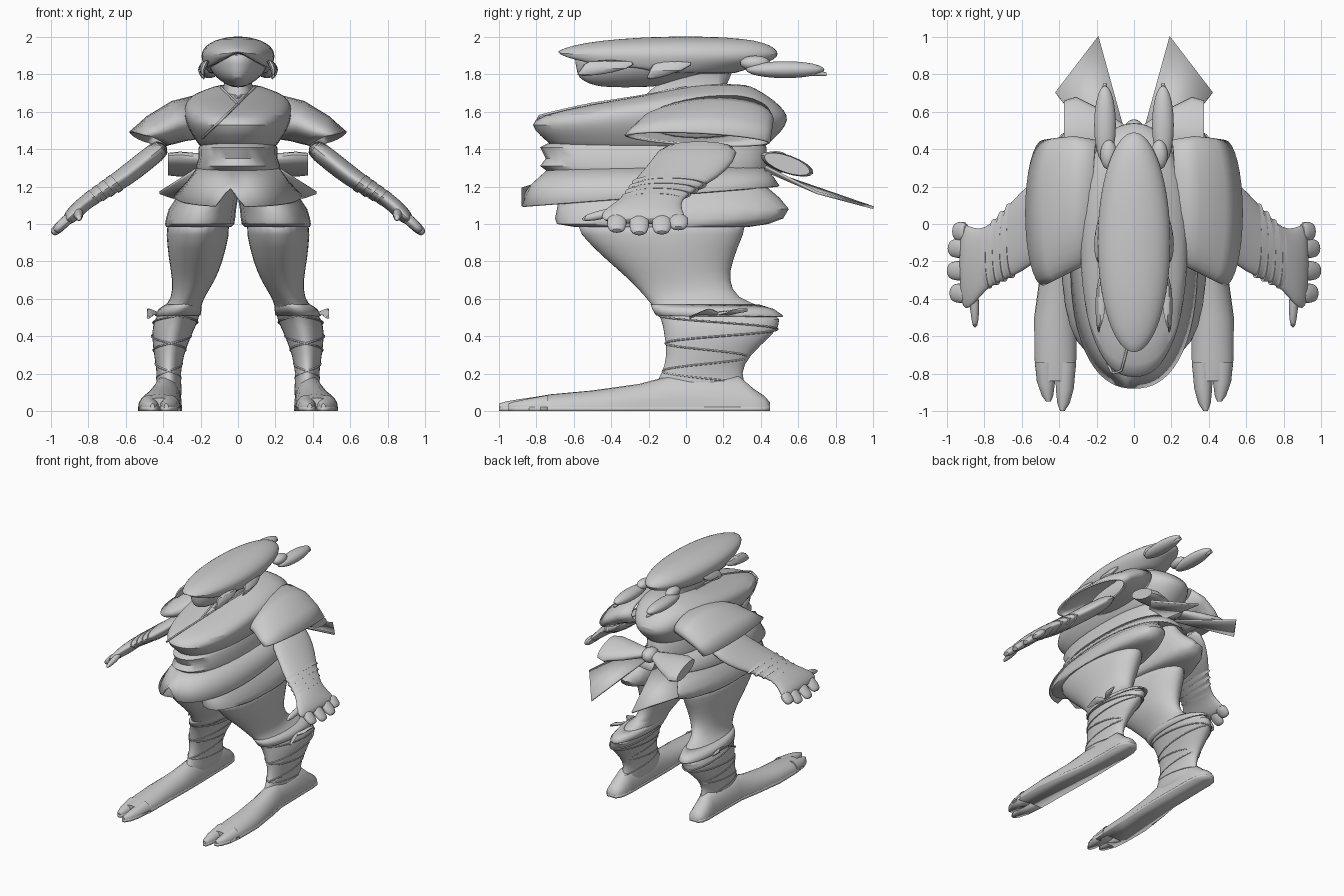
import bpy, bmesh, math
from mathutils import Vector

cube = bpy.data.objects.get("Cube")
if cube:
    bpy.data.objects.remove(cube)

GREY = (.6, .6, .6, 1)
grey = bpy.data.materials.new("matte grey")
grey.diffuse_color = GREY
grey.use_nodes = True
grey.node_tree.nodes["Principled BSDF"].inputs["Base Color"].default_value = GREY
CLOTH = .86  # below one, the cross-section of the clothes is a squarer oval


def finish(name, data, mirror=False, smooth=0, thick=0):
    """Link an object, colour it and add the modifiers it needs."""
    obj = bpy.data.objects.new(name, data)
    bpy.context.collection.objects.link(obj)
    data.materials.append(grey)
    if thick:
        obj.modifiers.new("thickness", "SOLIDIFY").thickness = thick
    if mirror:
        mod = obj.modifiers.new("mirror", "MIRROR")
        mod.use_axis = (True, False, False)
        mod.use_mirror_merge = False
    if smooth:
        mod = obj.modifiers.new("smooth", "SUBSURF")
        mod.levels = mod.render_levels = smooth
    if obj.type == "MESH":
        bpy.ops.object.select_all(action="DESELECT")
        obj.select_set(True)
        bpy.context.view_layer.objects.active = obj
        bpy.ops.object.shade_smooth_by_angle(angle=math.radians(50))
    return obj


def loft(name, rings, sides=24, cap=True, flat=False, power=1, **options):
    """Skin a tube over rings given as (centre, first radius, second radius)."""
    bm = bmesh.new()
    loops = []
    for centre, u, v in rings:
        loop = []
        for i in range(sides):
            a = math.tau * i / sides
            c, s = (math.copysign(abs(w) ** power, w) for w in (math.cos(a), math.sin(a)))
            s = max(0, s) if flat else s
            loop.append(bm.verts.new(Vector(centre) + Vector(u) * c + Vector(v) * s))
        loops.append(loop)
    for low, high in zip(loops, loops[1:]):
        for i in range(sides):
            j = (i + 1) % sides
            bm.faces.new((low[i], low[j], high[j], high[i]))
    if cap:
        bm.faces.new(loops[0])
        bm.faces.new(loops[-1])
    bmesh.ops.recalc_face_normals(bm, faces=bm.faces)
    mesh = bpy.data.meshes.new(name)
    bm.to_mesh(mesh)
    bm.free()
    return finish(name, mesh, **options)


def stack(name, rows, **options):
    """Loft upright rows of (height, middle x, x radius, front y, back y)."""
    rings = [((x, (f + b) / 2, z), (r, 0, 0), (0, (b - f) / 2, 0)) for z, x, r, f, b in rows]
    return loft(name, rings, **options)


def row_at(rows, z):
    """Blend the two rows either side of a height."""
    for a, b in zip(rows, rows[1:]):
        if a[0] >= z >= b[0]:
            t = (a[0] - z) / (a[0] - b[0])
            return [p + (q - p) * t for p, q in zip(a, b)]
    return rows[-1]


def cord(name, points, width, **options):
    curve = bpy.data.curves.new(name, "CURVE")
    curve.dimensions = "3D"
    curve.bevel_depth = width
    curve.bevel_resolution = 1
    spline = curve.splines.new("POLY")
    spline.points.add(len(points) - 1)
    for point, co in zip(spline.points, points):
        point.co = (*co, 1)
    return finish(name, curve, **options)


def blob(name, centre, size, **options):
    bm = bmesh.new()
    bmesh.ops.create_uvsphere(bm, u_segments=20, v_segments=12, radius=1)
    for v in bm.verts:
        v.co = Vector(centre) + Vector(p * q for p, q in zip(v.co, size))
    mesh = bpy.data.meshes.new(name)
    bm.to_mesh(mesh)
    bm.free()
    return finish(name, mesh, **options)


def panel(name, corners, **options):
    mesh = bpy.data.meshes.new(name)
    mesh.from_pydata(corners, [], [tuple(range(len(corners)))])
    return finish(name, mesh, mirror=True, **options)


# Head, hair parted over the face, buns and loose locks
stack("head", [(1.93, 0, .17, -.6, .4), (1.88, 0, .168, -.6, .38), (1.83, 0, .155, -.59, .25),
               (1.78, 0, .115, -.58, .1), (1.75, 0, .07, -.52, -.05), (1.73, 0, .03, -.45, -.2)], smooth=1)
stack("neck", [(1.82, 0, .09, -.2, .25), (1.75, 0, .075, -.15, .22), (1.66, 0, .11, -.25, .35)])
hair = stack("hair", [(2.003, 0, .03, -.12, .12), (1.99, 0, .1, -.36, .32), (1.97, 0, .15, -.54, .42),
                      (1.94, 0, .185, -.66, .48), (1.91, 0, .197, -.7, .5), (1.88, 0, .195, -.67, .48),
                      (1.85, 0, .185, -.63, .4), (1.82, 0, .17, -.61, .3), (1.79, 0, .15, -.55, .24)],
             sides=32, smooth=1)
for v in hair.data.vertices:
    if v.co.y < -.2:
        v.co.z = max(v.co.z, 1.92 - .55 * abs(v.co.x))
blob("hair_bun", (.155, .53, 1.825), (.058, .21, .045), mirror=True)
blob("hair_tie", (.135, .37, 1.86), (.045, .08, .04), mirror=True)
loft("hair_bun_tip", [((.165, .6, 1.82), (.03, 0, 0), (0, 0, .03)),
                      ((.155, .75, 1.8), (.01, 0, 0), (0, 0, .01))], sides=8, mirror=True)
loft("side_lock", [((.165, -.4, 1.88), (.025, 0, 0), (0, .16, 0)),
                   ((.195, -.42, 1.83), (.02, 0, 0), (0, .14, 0)),
                   ((.185, -.55, 1.79), (.008, 0, 0), (0, .06, 0))], sides=10, mirror=True, smooth=1)
loft("back_lock", [((.165, -.05, 1.88), (.025, 0, 0), (0, .13, 0)),
                   ((.205, -.1, 1.82), (.022, 0, 0), (0, .1, 0)),
                   ((.18, -.2, 1.77), (.006, 0, 0), (0, .02, 0))], sides=10, mirror=True, smooth=1)

# Jacket body and its crossed collar
jacket = [(1.75, 0, .09, .08, .32), (1.72, 0, .17, -.08, .38), (1.69, 0, .25, -.2, .43),
          (1.64, 0, .29, -.52, .5), (1.58, 0, .29, -.79, .55), (1.53, 0, .275, -.84, .54),
          (1.47, 0, .245, -.78, .49), (1.42, 0, .205, -.72, .43), (1.4, 0, .2, -.7, .42)]
stack("jacket_body", jacket, sides=32, power=CLOTH, smooth=1)


def collar_line(start, end):
    points = []
    for i in range(17):
        t = i / 16
        x, z = (p + (q - p) * t for p, q in zip(start, end))
        _, _, r, front, back = row_at(jacket, z)
        side = max(0, 1 - abs(x / r) ** (2 / CLOTH)) ** (CLOTH / 2)
        points.append((x, (front + back) / 2 - side * (back - front) / 2, z))
    return points


cord("collar_left", collar_line((.09, 1.73), (-.19, 1.46)), .007)
cord("collar_right", collar_line((-.09, 1.73), (0, 1.64)), .007)
cord("inner_collar", collar_line((.06, 1.73), (0, 1.67)), .006, mirror=True)

# Sleeves
loft("sleeve", [((.2, .13, 1.575), (.02, 0, .115), (0, .32, .02)),
                ((.32, .11, 1.55), (.035, 0, .108), (0, .36, .01)),
                ((.42, .08, 1.5), (.07, 0, .075), (0, .38, 0)),
                ((.485, .06, 1.455), (.097, 0, .037), (0, .39, -.02))],
     sides=32, cap=False, mirror=True, thick=.012)

# Arms, wrist wraps and hands
arm = [(.38, .08, 1.43, .055, .22), (.5, .04, 1.335, .056, .22), (.6, -.04, 1.255, .055, .22),
       (.7, -.12, 1.19, .047, .18), (.8, -.19, 1.13, .04, .16), (.86, -.23, 1.075, .042, .21),
       (.9, -.23, 1.035, .038, .23), (.925, -.22, 1.01, .022, .21)]


def arm_ring(x, y, z, r, depth):
    return ((x, y, z), (r * .65, 0, r * .76), (0, depth, 0))


loft("arm", [arm_ring(*row) for row in arm], mirror=True, smooth=1)
for k in range(4):
    t = k / 3
    x = .66 + t * .12
    rings = [arm_ring(x + d, -.09 - t * .09, 1.215 - t * .075 - d * .7, .053 - t * .01, .2 - t * .035)
             for d in (-.012, .012)]
    loft("wrist_wrap", rings, mirror=True)
for y, reach in ((-.37, .09), (-.25, .105), (-.13, .1), (-.04, .075)):
    loft("finger", [((.89 + d * reach, y, 1.045 - d * reach * .95), (r * .02, 0, r * .02), (0, r * .052, 0))
                    for d, r in ((0, 1), (.4, 1.1), (.8, 1), (1, .6))],
         sides=10, mirror=True, smooth=1)
loft("thumb", [((.86, -.36, 1.065), (.03, 0, 0), (0, .06, .035)),
               ((.85, -.46, 1.05), (.027, 0, 0), (0, .03, .035)),
               ((.85, -.56, 1.03), (.014, 0, 0), (0, .01, .018))], sides=10, mirror=True, smooth=1)

# Sash with folded edges, then the open skirt with a notch in front
stack("sash", [(1.43, 0, .195, -.74, .42), (1.41, 0, .21, -.78, .43), (1.35, 0, .212, -.75, .43),
               (1.31, 0, .225, -.78, .44), (1.28, 0, .22, -.74, .42)], sides=32, power=CLOTH)
skirt = loft("skirt", [((0, -.15, 1.31), (.215, 0, 0), (0, .57, 0)),
                       ((0, -.18, 1.23), (.27, 0, 0), (0, .65, .02)),
                       ((0, -.19, 1.15), (.34, 0, 0), (0, .69, .055))],
             sides=80, cap=False, power=CLOTH, thick=.01)
for v in skirt.data.vertices:
    if v.co.z < 1.17 and v.co.y < -.5:
        v.co.z += max(0, .11 - 1.4 * abs(v.co.x + .045))

# Bow at the back with two long tails
blob("bow_knot", (0, .48, 1.33), (.06, .08, .06))
loft("bow_loop", [((.02, .47, 1.33), (0, .04, 0), (0, 0, .03)),
                  ((.17, .51, 1.325), (0, .1, -.03), (0, .015, .04)),
                  ((.31, .54, 1.32), (0, .14, -.05), (0, .02, .045)),
                  ((.375, .54, 1.32), (0, .12, -.045), (0, .02, .04))], sides=16, mirror=True)
panel("bow_tail", [(.03, .42, 1.28), (.19, 1, 1.08), (.42, .7, 1.16), (.2, .42, 1.3)], thick=.015)

# Shorts
stack("shorts", [(1.28, .1, .11, -.62, .38), (1.2, .13, .145, -.66, .43), (1.14, .165, .165, -.68, .5),
                 (1.08, .19, .18, -.69, .55), (1.03, .2, .185, -.7, .52), (1, .205, .185, -.69, .44),
                 (.985, .21, .175, -.6, .34)], power=CLOTH, mirror=True)

# Legs with leggings tied below the knee
leg = [(1.05, .21, .17, -.62, .36), (.95, .215, .172, -.58, .31), (.8, .225, .145, -.42, .25),
       (.7, .235, .115, -.3, .23), (.6, .27, .085, -.21, .27), (.56, .295, .1, -.18, .42),
       (.49, .33, .122, -.13, .53), (.41, .355, .108, -.12, .47), (.3, .37, .08, -.1, .34),
       (.2, .37, .062, -.13, .29), (.12, .37, .07, -.18, .33), (.05, .37, .07, -.2, .35)]
stack("leg", leg, mirror=True, smooth=1)
stack("legging_cuff", [(.57, .292, .096, -.19, .39), (.545, .31, .115, -.18, .47),
                       (.51, .322, .122, -.16, .52)], cap=False, thick=.01, mirror=True)
for direction in (1, -1):
    lace = []
    for i in range(97):
        z = .51 - .37 * i / 96
        a = math.tau * 2.5 * i / 96 * direction
        _, x, r, front, back = row_at(leg, z)
        lace.append((x + r * math.sin(a), (front + back) / 2 - (back - front) / 2 * math.cos(a), z))
    cord("lace", lace, .005, mirror=True)
for end, drop in ((.02, .5), (.33, .54)):
    loft("lace_bow", [((.43, .17, .52), (.012, 0, 0), (0, 0, .01)),
                      ((.465, (.17 + end) / 2, .53), (.02, 0, .01), (0, .04, .015)),
                      ((.48, end, drop), (.008, 0, 0), (0, 0, .008))], sides=8, mirror=True)

# Shoes with split toes, each on a flat sole: (y, middle x, x radius, height)
shoe = [(.45, .39, .04, .025), (.42, .39, .065, .06), (.36, .388, .078, .1), (.28, .385, .08, .17),
        (-.08, .385, .085, .17), (-.25, .4, .1, .125), (-.5, .42, .114, .09), (-.72, .42, .112, .07),
        (-.84, .42, .1, .05)]
big_toe = [(-.74, .365, .056, .065), (-.88, .37, .048, .045), (-.96, .377, .033, .032), (-1, .383, .012, .02)]
outer_toes = [(-.74, .473, .058, .065), (-.85, .47, .047, .045), (-.92, .462, .03, .03), (-.95, .457, .012, .02)]
for part, rows in (("shoe", shoe), ("big_toe", big_toe), ("outer_toes", outer_toes)):
    loft(part, [((x, y, .02), (r, 0, 0), (0, 0, h)) for y, x, r, h in rows], flat=True, mirror=True)
    outline = [(x + r, y, 0) for y, x, r, h in rows] + [(x - r, y, 0) for y, x, r, h in reversed(rows)]
    sole = panel(part + "_sole", outline, thick=.022)
    sole.modifiers["thickness"].offset = 1 if sole.data.polygons[0].normal.z > 0 else -1
